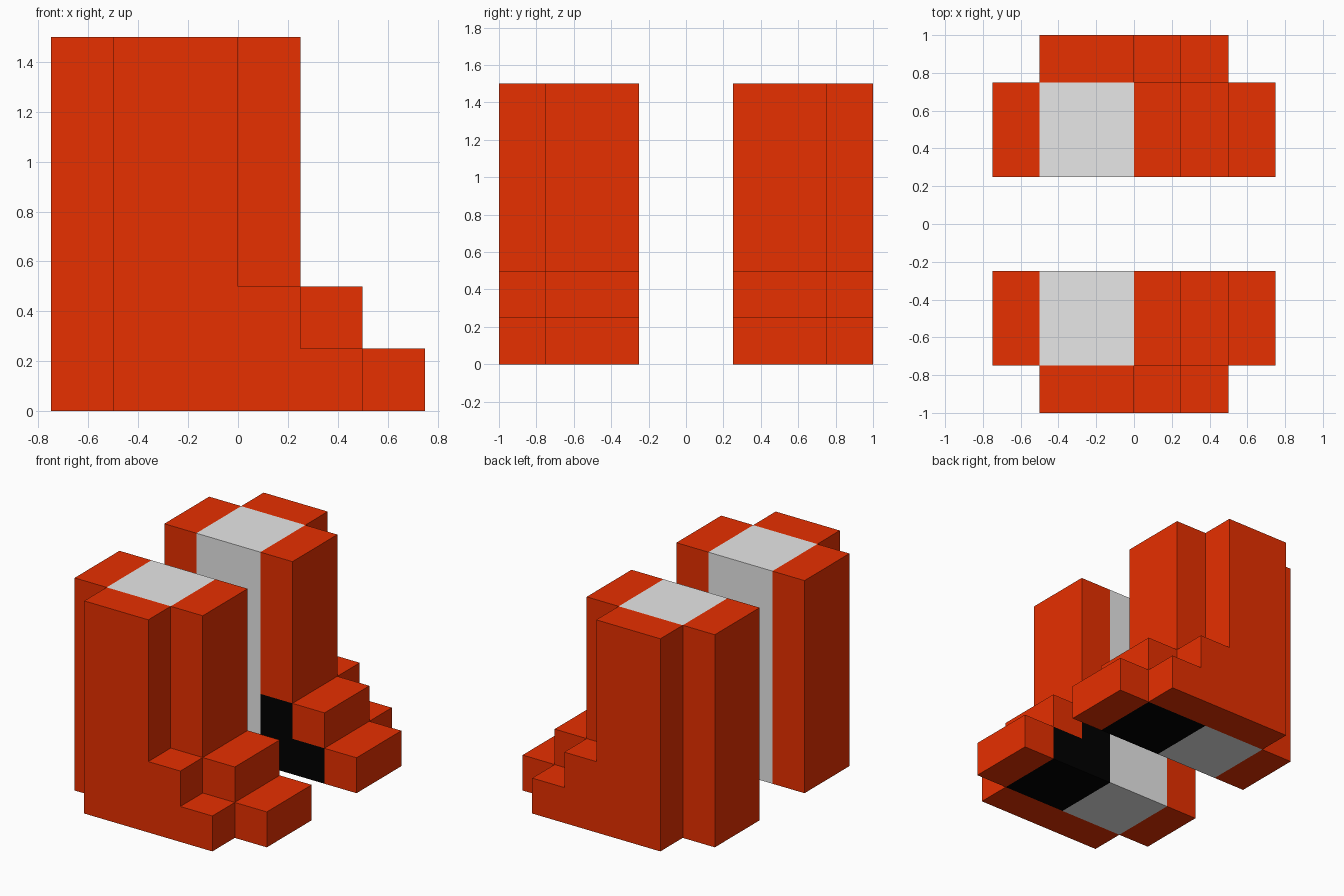
import bpy
import bmesh

if "Cube" in bpy.data.objects:
    bpy.data.objects.remove(bpy.data.objects["Cube"])


def material(name, rgb):
    m = bpy.data.materials.new(name)
    m.diffuse_color = (*rgb, 1)
    m.use_nodes = True
    m.node_tree.nodes["Principled BSDF"].inputs["Base Color"].default_value = m.diffuse_color
    return m


RED = material("boot red", (0.8, 0.029, 0.0))
GREY = material("leg grey", (0.8, 0.8, 0.8))
BLACK = material("foot black", (0.0, 0.0, 0.0))


def prism(name, profile, y0, y1, mat):
    """Extrude an x-z profile from y0 to y1, mirrored onto the other boot."""
    bm = bmesh.new()
    face = bm.faces.new([bm.verts.new((x, y0, z)) for x, z in profile])
    ext = bmesh.ops.extrude_face_region(bm, geom=[face])
    verts = [v for v in ext["geom"] if isinstance(v, bmesh.types.BMVert)]
    bmesh.ops.translate(bm, vec=(0, y1 - y0, 0), verts=verts)
    bmesh.ops.recalc_face_normals(bm, faces=bm.faces)
    mesh = bpy.data.meshes.new(name)
    bm.to_mesh(mesh)
    bm.free()
    mesh.materials.append(mat)
    ob = bpy.data.objects.new(name, mesh)
    bpy.context.collection.objects.link(ob)
    mirror = ob.modifiers.new("other boot", "MIRROR")
    mirror.use_axis = (False, True, False)
    mirror.use_mirror_merge = False
    return ob


def rect(x0, x1, z0, z1):
    return [(x0, z0), (x1, z0), (x1, z1), (x0, z1)]


INNER, MID, OUTER = 0.25, 0.75, 1.0

# Leg and stepped foot inside the boot
prism("leg", rect(-0.5, 0, 0, 1.5), INNER, MID, GREY)
prism("foot", [(0, 0), (0.5, 0), (0.5, 0.25), (0.25, 0.25), (0.25, 0.5), (0, 0.5)],
      INNER, MID, BLACK)

# Red boot casing: heel, shin and toe steps
prism("heel_panel", rect(-0.75, -0.5, 0, 1.5), INNER, MID, RED)
prism("shin_panel", rect(0, 0.25, 0.5, 1.5), INNER, MID, RED)
prism("instep_block", rect(0.25, 0.5, 0.25, 0.5), INNER, MID, RED)
prism("toe_block", rect(0.5, 0.75, 0, 0.25), INNER, MID, RED)

# Outer side panel following the leg and foot outline
prism("side_panel", [(-0.5, 0), (0.5, 0), (0.5, 0.25), (0.25, 0.25), (0.25, 0.5),
                     (0, 0.5), (0, 1.5), (-0.5, 1.5)], MID, OUTER, RED)
